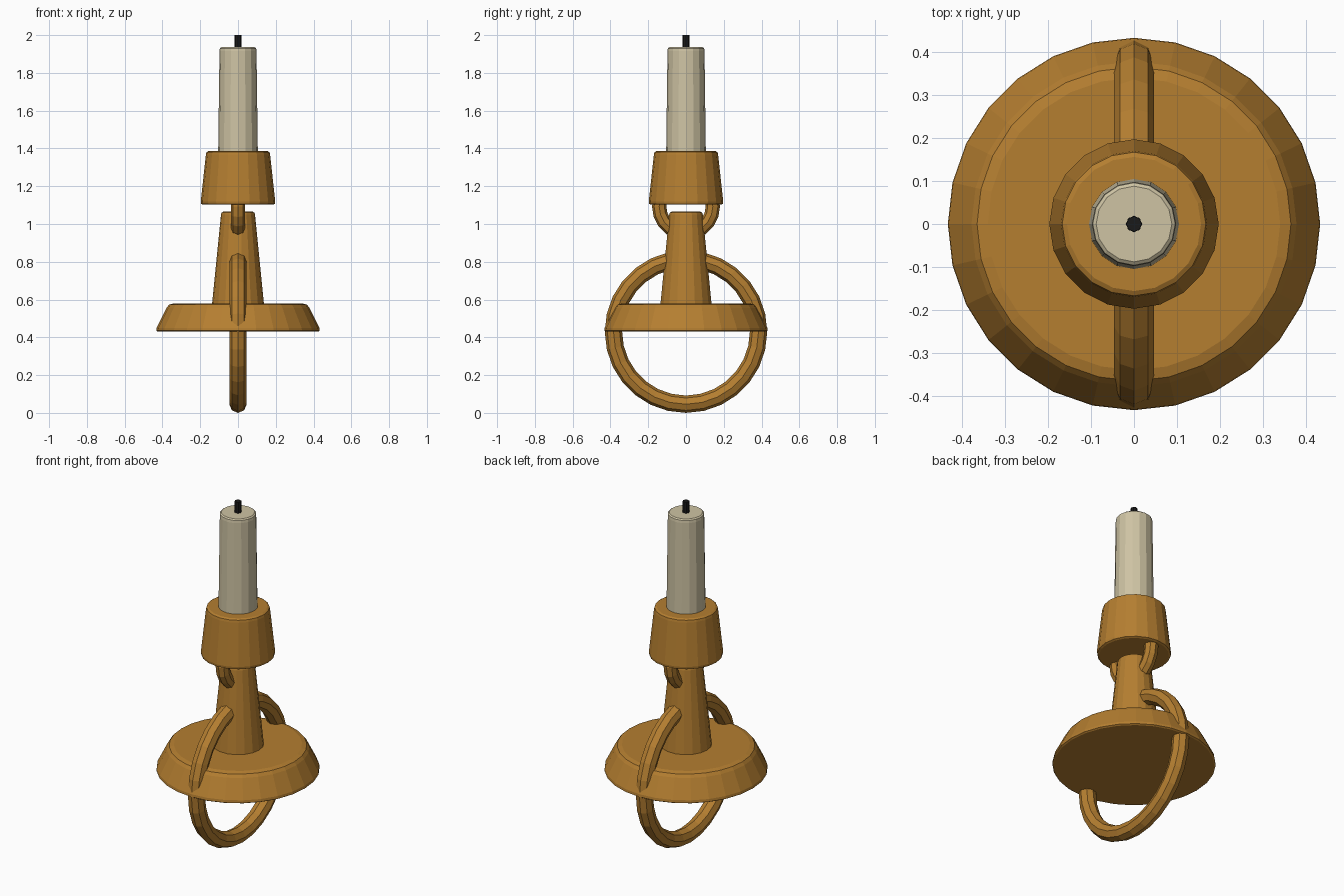
import bpy, bmesh
from math import cos, sin, tau

if "Cube" in bpy.data.objects:
    bpy.data.objects.remove(bpy.data.objects["Cube"])


def material(name, color):
    m = bpy.data.materials.new(name)
    m.diffuse_color = (*color, 1)
    m.use_nodes = True
    m.node_tree.nodes["Principled BSDF"].inputs["Base Color"].default_value = m.diffuse_color
    return m


BRASS = material("brass", (0.46, 0.21, 0.03))
WAX = material("wax", (0.62, 0.55, 0.37))
BLACK = material("wick_black", (0.01, 0.01, 0.01))


def finish(name, bm, mat):
    bmesh.ops.recalc_face_normals(bm, faces=bm.faces)
    me = bpy.data.meshes.new(name)
    bm.to_mesh(me)
    bm.free()
    me.materials.append(mat)
    ob = bpy.data.objects.new(name, me)
    bpy.context.collection.objects.link(ob)
    return ob


def lathe(name, profile, sides, mat):
    """Closed solid turned around z from (radius, height) pairs."""
    bm = bmesh.new()
    rings = [[bm.verts.new((r * cos(tau * i / sides), r * sin(tau * i / sides), z))
              for i in range(sides)] for r, z in profile]
    for a, b in zip(rings, rings[1:]):
        for i in range(sides):
            j = (i + 1) % sides
            bm.faces.new((a[i], a[j], b[j], b[i]))
    bm.faces.new(rings[0])
    bm.faces.new(rings[-1])
    return finish(name, bm, mat)


def ring(name, z, major, minor, segs, sides, mat):
    """Upright ring in the yz plane."""
    bm = bmesh.new()
    loops = []
    for i in range(segs):
        a = tau * i / segs
        loop = []
        for k in range(sides):
            b = tau * k / sides
            r = major + minor * cos(b)
            loop.append(bm.verts.new((minor * sin(b), r * cos(a), z + r * sin(a))))
        loops.append(loop)
    for i in range(segs):
        p, q = loops[i], loops[(i + 1) % segs]
        for k in range(sides):
            n = (k + 1) % sides
            bm.faces.new((p[k], p[n], q[n], q[k]))
    return finish(name, bm, mat)


# Rings
ring("large_ring", 0.43, 0.384, 0.046, 28, 8, BRASS)
ring("small_ring", 1.093, 0.142, 0.038, 20, 8, BRASS)

# Drip plate and stem
lathe("plate", [(0.425, 0.43), (0.433, 0.435), (0.431, 0.45), (0.378, 0.556),
                (0.365, 0.573), (0.34, 0.58)], 28, BRASS)
lathe("stem", [(0.138, 0.57), (0.09, 1.05), (0.087, 1.06), (0.077, 1.066)], 18, BRASS)

# Candle cup
lathe("cup", [(0.185, 1.102), (0.195, 1.107), (0.197, 1.12), (0.17, 1.367),
              (0.167, 1.38), (0.156, 1.386)], 20, BRASS)

# Candle and wick
lathe("candle", [(0.105, 1.375), (0.098, 1.915), (0.096, 1.93), (0.088, 1.936)], 16, WAX)
lathe("wick", [(0.019, 1.92), (0.018, 2.0)], 8, BLACK)
